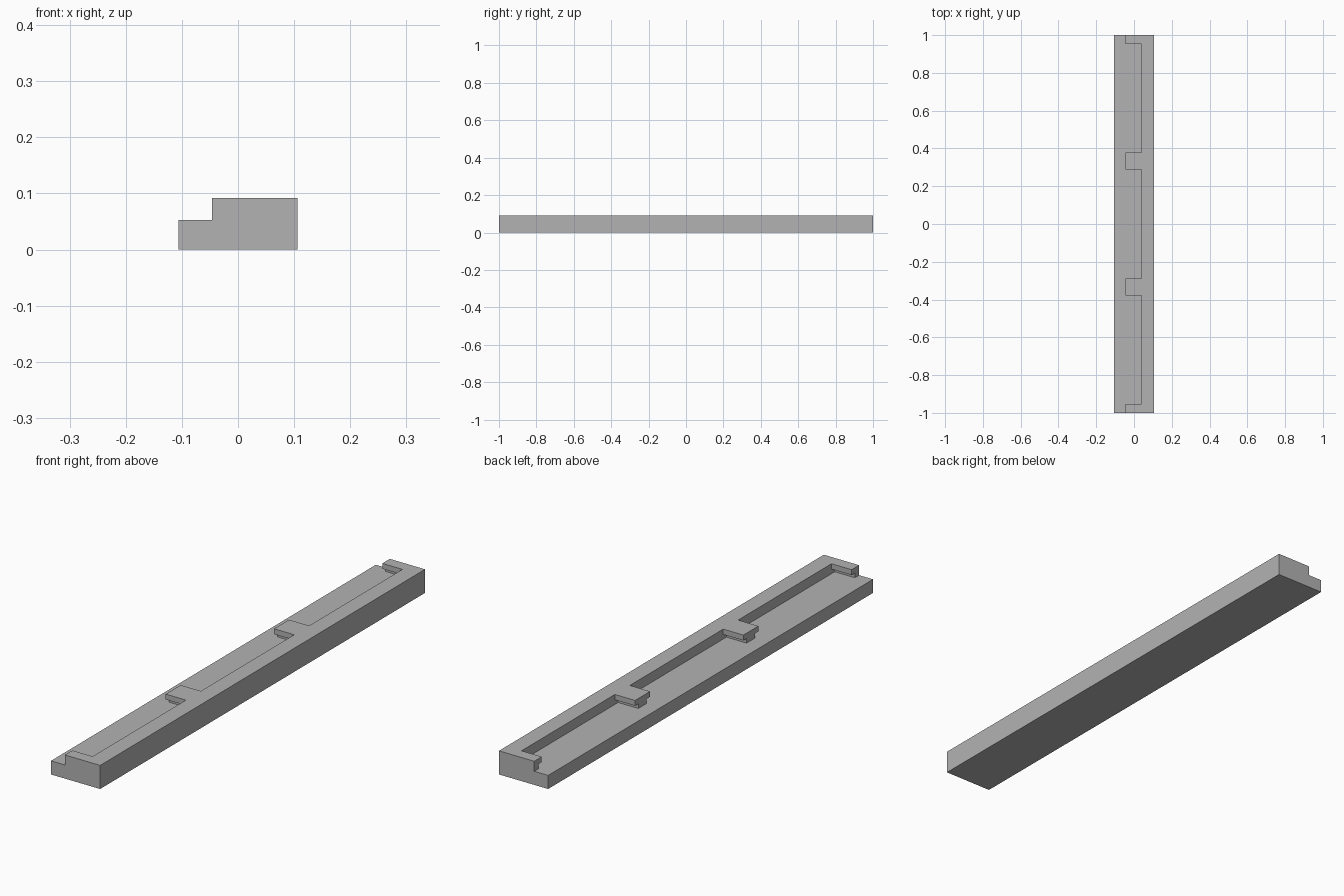
import bpy, bmesh

cube = bpy.data.objects.get("Cube")
if cube:
    bpy.data.objects.remove(cube, do_unlink=True)

grey = bpy.data.materials.new("plain_grey")
grey.use_nodes = True
colour = (0.45, 0.45, 0.45, 1)
grey.diffuse_color = colour
grey.node_tree.nodes["Principled BSDF"].inputs["Base Color"].default_value = colour

LEFT, RIGHT = -0.106, 0.106      # outer sides
TAB_X, WALL_X = -0.046, 0.041    # tab ends and rail inner wall
FLOOR, LIP, TOP = 0.053, 0.071, 0.092
PLATE, POST = 0.046, 0.026       # half widths of tab plate and post


def prism(name, points, shift, hidden=None):
    """Extrude a closed outline by shift, dropping faces hidden by other parts."""
    bm = bmesh.new()
    face = bm.faces.new([bm.verts.new(p) for p in points])
    new = bmesh.ops.extrude_face_region(bm, geom=[face])["geom"]
    bmesh.ops.translate(bm, vec=shift,
                        verts=[g for g in new if isinstance(g, bmesh.types.BMVert)])
    bmesh.ops.recalc_face_normals(bm, faces=bm.faces)
    if hidden:
        bmesh.ops.delete(bm, geom=[f for f in bm.faces if hidden(f)], context="FACES")
    mesh = bpy.data.meshes.new(name)
    bm.to_mesh(mesh)
    bm.free()
    mesh.materials.append(grey)
    obj = bpy.data.objects.new(name, mesh)
    bpy.context.collection.objects.link(obj)


# Base and raised rail, one stepped section along the length
section = [(LEFT, 0), (RIGHT, 0), (RIGHT, TOP), (WALL_X, TOP), (WALL_X, FLOOR), (LEFT, FLOOR)]
prism("base_rail", [(x, -1, z) for x, z in section], (0, 2, 0))


# Faces of a tab that rest on the floor or against the rail
def touches_base(face):
    return (all(abs(v.co.z - FLOOR) < 1e-5 for v in face.verts)
            or all(abs(v.co.x - WALL_X) < 1e-5 for v in face.verts))


# T-shaped tabs; the two end ones are halved by the ends of the rail
for name, y in (("front_end_tab", -1), ("front_tab", -1 / 3),
                ("back_tab", 1 / 3), ("back_end_tab", 1)):
    lo = 0 if y == -1 else -1
    hi = 0 if y == 1 else 1
    outline = [(lo * POST, FLOOR), (hi * POST, FLOOR)]
    if hi:
        outline += [(POST, LIP), (PLATE, LIP)]
    outline += [(hi * PLATE, TOP), (lo * PLATE, TOP)]
    if lo:
        outline += [(-PLATE, LIP), (-POST, LIP)]
    prism(name, [(TAB_X, y + dy, z) for dy, z in outline],
          (WALL_X - TAB_X, 0, 0), touches_base)
